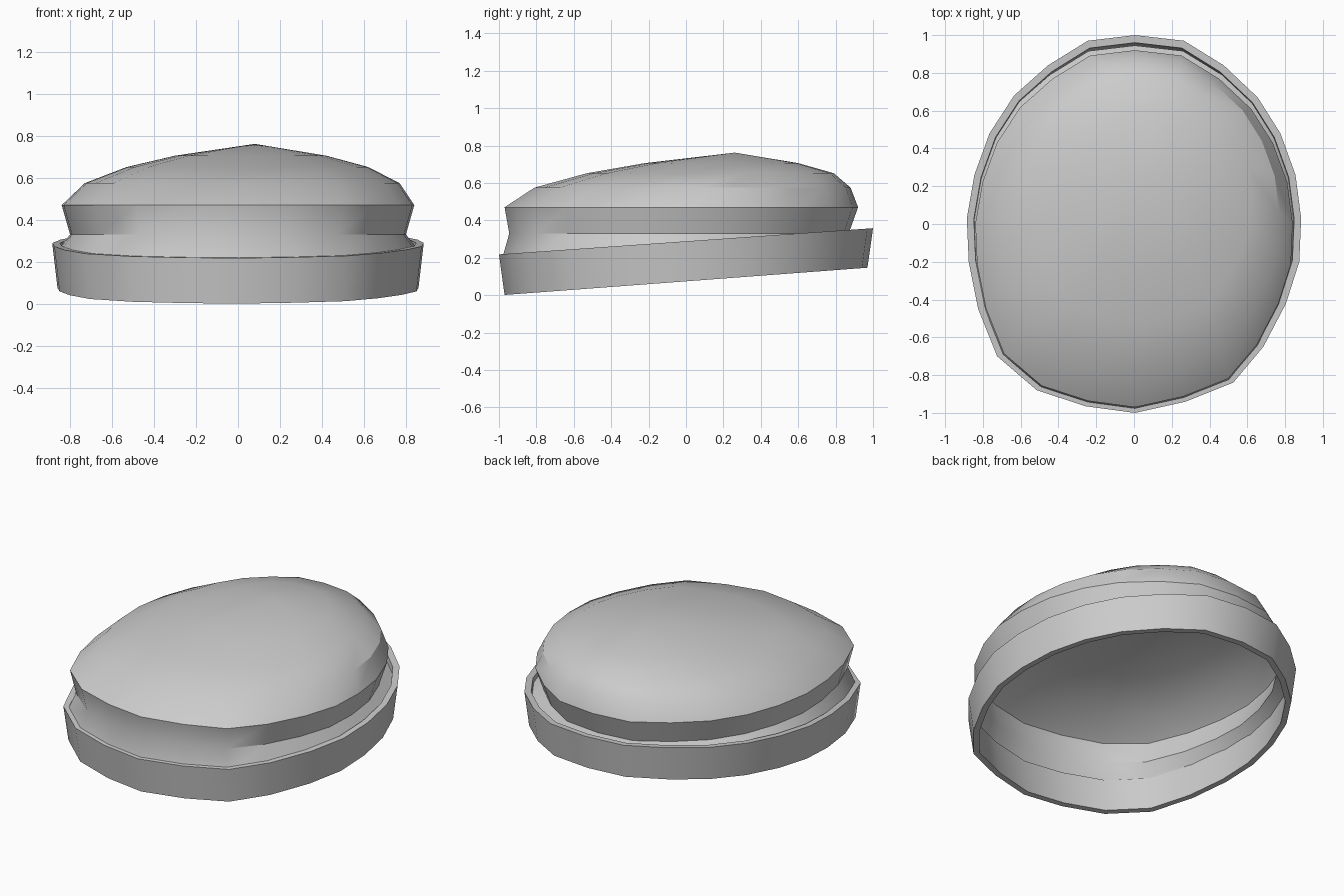
import bpy, bmesh, math

if "Cube" in bpy.data.objects:
    bpy.data.objects.remove(bpy.data.objects["Cube"])

# 24-point plan outline shared by every ring, counter-clockwise seen from above
PLAN = [(0, 1), (-.25, .97), (-.46, .84), (-.64, .68), (-.77, .48), (-.85, .26),
        (-.89, .03), (-.88, -.2), (-.83, -.45), (-.73, -.7), (-.52, -.88), (-.26, -.965),
        (0, -1), (.27, -.94), (.52, -.84), (.68, -.65), (.80, -.42), (.87, -.2),
        (.88, .03), (.85, .26), (.77, .48), (.65, .67), (.47, .84), (.26, .97)]

grey = bpy.data.materials.new("plain grey")
grey.diffuse_color = (0.6, 0.6, 0.6, 1)
grey.use_nodes = True
grey.node_tree.nodes["Principled BSDF"].inputs["Base Color"].default_value = grey.diffuse_color


def ring(bm, x0, x1, y0, y1, z, tilt=0.0):
    """Outline fitted to an x and y range, on a plane rising towards the back."""
    cx, cy, sx, sy = (x0 + x1) / 2, (y0 + y1) / 2, (x1 - x0) / 1.77, (y1 - y0) / 2
    return [bm.verts.new((cx + sx * (x + .005), cy + sy * y, z + tilt * (cy + sy * y)))
            for x, y in PLAN]


def bridge(bm, low, high):
    n = len(low)
    for i in range(n):
        j = (i + 1) % n
        bm.faces.new((low[i], low[j], high[j], high[i]))


def finish(bm, name):
    mesh = bpy.data.meshes.new(name)
    bm.to_mesh(mesh)
    bm.free()
    mesh.materials.append(grey)
    obj = bpy.data.objects.new(name, mesh)
    bpy.context.collection.objects.link(obj)
    bpy.ops.object.select_all(action='DESELECT')
    obj.select_set(True)
    bpy.context.view_layer.objects.active = obj
    bpy.ops.object.shade_smooth_by_angle(angle=math.radians(30))


# Crown: open shell with a flared skirt, a pinched neck and an off-centre peak
bm = bmesh.new()
rings = [ring(bm, *r) for r in (
    (-.865, .865, -.987, .945, .25, .07),
    (-.80, .80, -.945, .87, .33),
    (-.84, .84, -.97, .92, .47),
    (-.73, .77, -.81, .88, .575),
    (-.53, .62, -.53, .79, .652),
    (-.30, .42, -.22, .60, .706))]
for low, high in zip(rings, rings[1:]):
    bridge(bm, low, high)
peak = bm.verts.new((.08, .26, .762))
for i, v in enumerate(rings[-1]):
    bm.faces.new((v, rings[-1][(i + 1) % len(PLAN)], peak))
finish(bm, "crown")

# Band: closed, tilted hoop around the skirt
bm = bmesh.new()
loops = [ring(bm, *r) for r in (
    (-.86, .86, -.97, .97, .074, .075),
    (-.885, .885, -1, 1, .288, .07),
    (-.848, .848, -.965, .96, .288, .07),
    (-.825, .825, -.935, .935, .074, .075))]
for low, high in zip(loops, loops[1:] + loops[:1]):
    bridge(bm, low, high)
finish(bm, "band")
